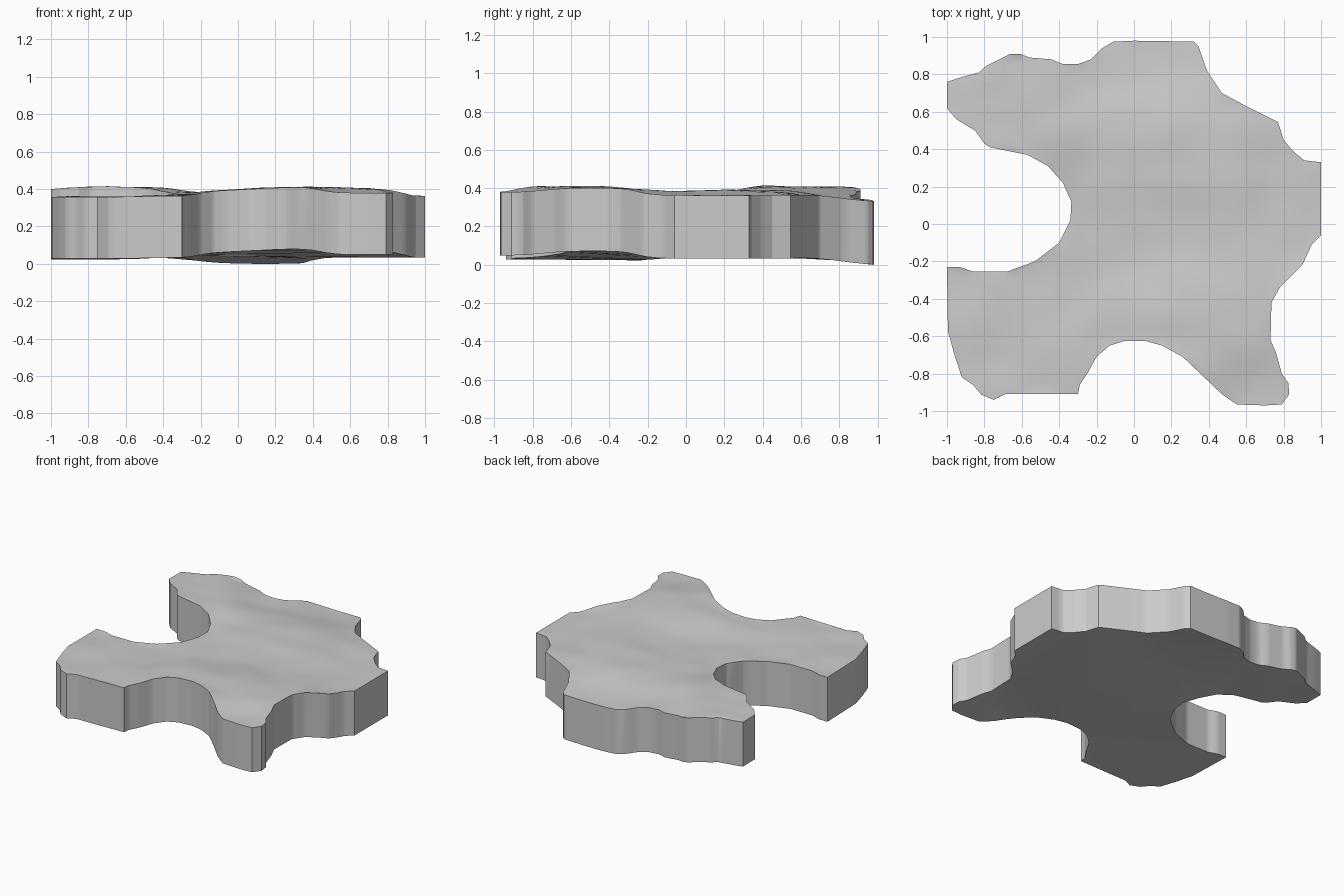
import bpy, bmesh, math
from mathutils import Vector, noise

if "Cube" in bpy.data.objects:
    bpy.data.objects.remove(bpy.data.objects["Cube"])

# Outline of the slab seen from above, clockwise from the upper left
OUTLINE = [
    (-1, .76), (-.94, .78), (-.83, .81), (-.79, .845), (-.72, .88), (-.66, .91), (-.61, .91),
    (-.56, .89), (-.44, .88), (-.38, .855), (-.3, .855), (-.23, .88), (-.17, .94), (-.11, .975),
    (0, .98), (.32, .975), (.345, .95), (.39, .82), (.47, .7), (.6, .63), (.77, .545),
    (.8, .45), (.85, .39), (.91, .34), (1, .33), (1, -.06), (.95, -.11), (.9, -.22),
    (.78, -.34), (.735, -.42), (.73, -.62), (.76, -.69), (.79, -.8), (.825, -.85),
    (.83, -.91), (.79, -.965), (.7, -.97), (.55, -.965), (.47, -.91), (.26, -.71), (.15, -.65),
    (.06, -.625), (-.05, -.625), (-.13, -.65), (-.2, -.71), (-.25, -.8), (-.29, -.86),
    (-.3, -.91), (-.69, -.91), (-.75, -.94), (-.82, -.91), (-.86, -.86), (-.92, -.82),
    (-.96, -.7), (-.995, -.57), (-1, -.23), (-.93, -.23), (-.86, -.255), (-.68, -.255),
    (-.53, -.2), (-.4, -.1), (-.34, .02), (-.335, .12), (-.38, .22), (-.46, .31),
    (-.57, .37), (-.77, .41), (-.8, .43), (-.85, .5), (-.95, .56), (-1, .62)]

# Sampled heights of the gently rolling top
HEIGHTS = [
    (-.3, -.91, .37), (-.7, -.9, .365), (-1, -.6, .365), (-1, -.23, .36), (-.5, -.2, .36),
    (.25, -.65, .42), (.7, -.95, .385), (.5, -.5, .42), (.73, -.5, .405), (1, 0, .37),
    (1, .33, .37), (.3, .97, .335), (-.1, .97, .335), (.5, .68, .37), (.3, .4, .4),
    (0, 0, .38), (-.34, .05, .385), (-.6, .45, .42), (-.75, .65, .425), (-1, .7, .4),
    (-.35, .85, .37), (0, .5, .39), (.4, -.1, .39), (0, -.62, .4)]
THICKNESS = .33


def rim_height(x, y):
    total = weight = 0
    for px, py, h in HEIGHTS:
        w = math.exp(-((x - px) ** 2 + (y - py) ** 2) / .06) + 1e-9
        total += w * h
        weight += w
    return total / weight


bm = bmesh.new()
bm.faces.new([bm.verts.new((x, y, 0)) for x, y in reversed(OUTLINE)])

# Slice the outline into a fine grid so the top can roll
STEP = .05
for axis in (Vector((1, 0, 0)), Vector((0, 1, 0))):
    for i in range(-19, 20):
        geom = bm.verts[:] + bm.edges[:] + bm.faces[:]
        bmesh.ops.bisect_plane(bm, geom=geom, dist=1e-4,
                               plane_co=axis * (i * STEP + .003), plane_no=axis)

# Raise the top, with small bumps away from the rim
for v in bm.verts:
    v.co.z = rim_height(v.co.x, v.co.y) - .005
    if not v.is_boundary:
        v.co.z += .008 * noise.noise(Vector((v.co.x * 4, v.co.y * 6, .5)))

# Side walls straight down from the rim, then one stretched underside face
rim = [e for e in bm.edges if e.is_boundary]
res = bmesh.ops.extrude_edge_only(bm, edges=rim)["geom"]
for v in (g for g in res if isinstance(g, bmesh.types.BMVert)):
    v.co.z -= THICKNESS
lower = [e for e in bm.edges if e.is_boundary]
under = bmesh.ops.contextual_create(bm, geom=lower)["faces"]
bmesh.ops.triangulate(bm, faces=under)
bmesh.ops.recalc_face_normals(bm, faces=bm.faces[:])

# Stand it on the ground
low = min(v.co.z for v in bm.verts)
for v in bm.verts:
    v.co.z -= low

mesh = bpy.data.meshes.new("ground_slab")
bm.to_mesh(mesh)
bm.free()
slab = bpy.data.objects.new("ground_slab", mesh)
bpy.context.collection.objects.link(slab)
bpy.context.view_layer.objects.active = slab
slab.select_set(True)
bpy.ops.object.shade_smooth_by_angle(angle=math.radians(40))
